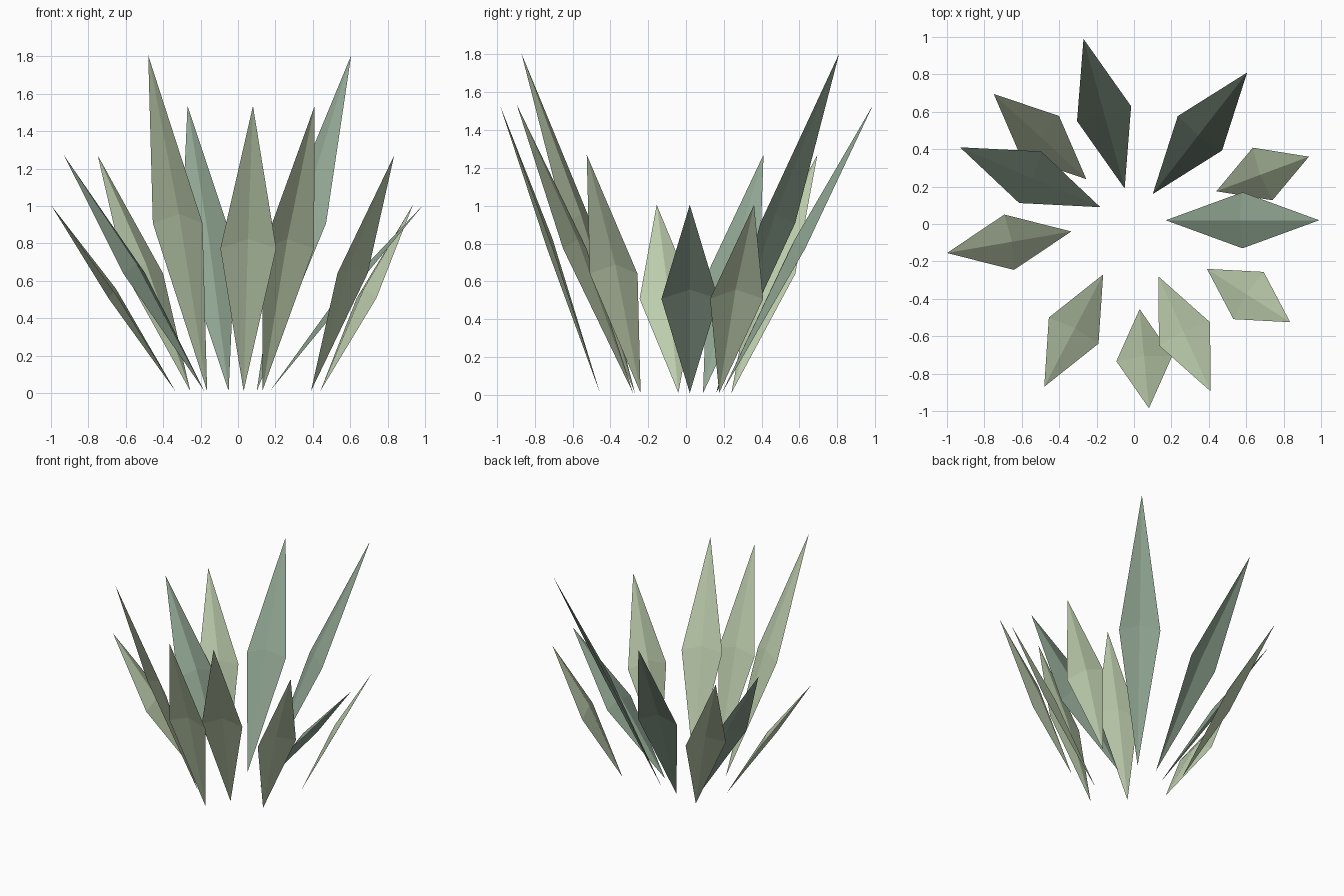
import bpy
from mathutils import Vector

if "Cube" in bpy.data.objects:
    bpy.data.objects.remove(bpy.data.objects["Cube"])

HALF_WIDTH = 0.15   # half the blade width
RIDGE_LIFT = 0.05   # how far the middle of the fold is raised


def material(name, color):
    mat = bpy.data.materials.new(name)
    mat.diffuse_color = (*color, 1.0)
    mat.use_nodes = True
    mat.node_tree.nodes["Principled BSDF"].inputs["Base Color"].default_value = mat.diffuse_color
    return mat


pale_green = material("pale_yellow_green", (0.50, 0.60, 0.41))
grey_green = material("blue_grey_green", (0.28, 0.38, 0.29))


def blade(name, base_xy, tip_xy, height, mat):
    """Diamond-shaped leaf, folded along its length around a raised centre."""
    base = Vector((*base_xy, 0.01))
    tip = Vector((*tip_xy, height))
    lean = tip - base
    side = Vector((-lean.y, lean.x, 0)).normalized() * HALF_WIDTH
    mid = (base + tip) / 2
    inward = Vector((-lean.x, -lean.y, 0)).normalized() * 0.015
    centre = mid + inward + Vector((0, 0, RIDGE_LIFT))
    verts = [base, mid - side, tip, mid + side, centre]
    faces = [(0, 1, 4), (1, 2, 4), (2, 3, 4), (3, 0, 4)]
    mesh = bpy.data.meshes.new(name)
    mesh.from_pydata(verts, [], faces)
    mesh.materials.append(mat)
    mesh.update()
    obj = bpy.data.objects.new(name, mesh)
    bpy.context.collection.objects.link(obj)


# Inner ring: base, tip, height
inner = [
    ((-0.05, 0.19), (-0.27, 0.99), 1.535),
    ((0.10, 0.16), (0.605, 0.81), 1.805),
    ((0.17, 0.02), (0.99, 0.02), 1.005),
    ((-0.18, 0.09), (-0.93, 0.41), 1.27),
]
# Outer ring
outer = [
    ((0.44, 0.175), (0.935, 0.36), 1.005),
    ((0.39, -0.24), (0.835, -0.525), 1.27),
    ((0.13, -0.28), (0.41, -0.895), 1.535),
    ((0.03, -0.455), (0.08, -0.985), 1.535),
    ((-0.165, -0.27), (-0.48, -0.87), 1.805),
    ((-0.335, -0.04), (-1.0, -0.155), 1.005),
    ((-0.255, 0.24), (-0.75, 0.695), 1.27),
]

for i, (base, tip, height) in enumerate(inner):
    blade(f"inner_leaf_{i + 1}", base, tip, height, grey_green)
for i, (base, tip, height) in enumerate(outer):
    blade(f"outer_leaf_{i + 1}", base, tip, height, pale_green)
